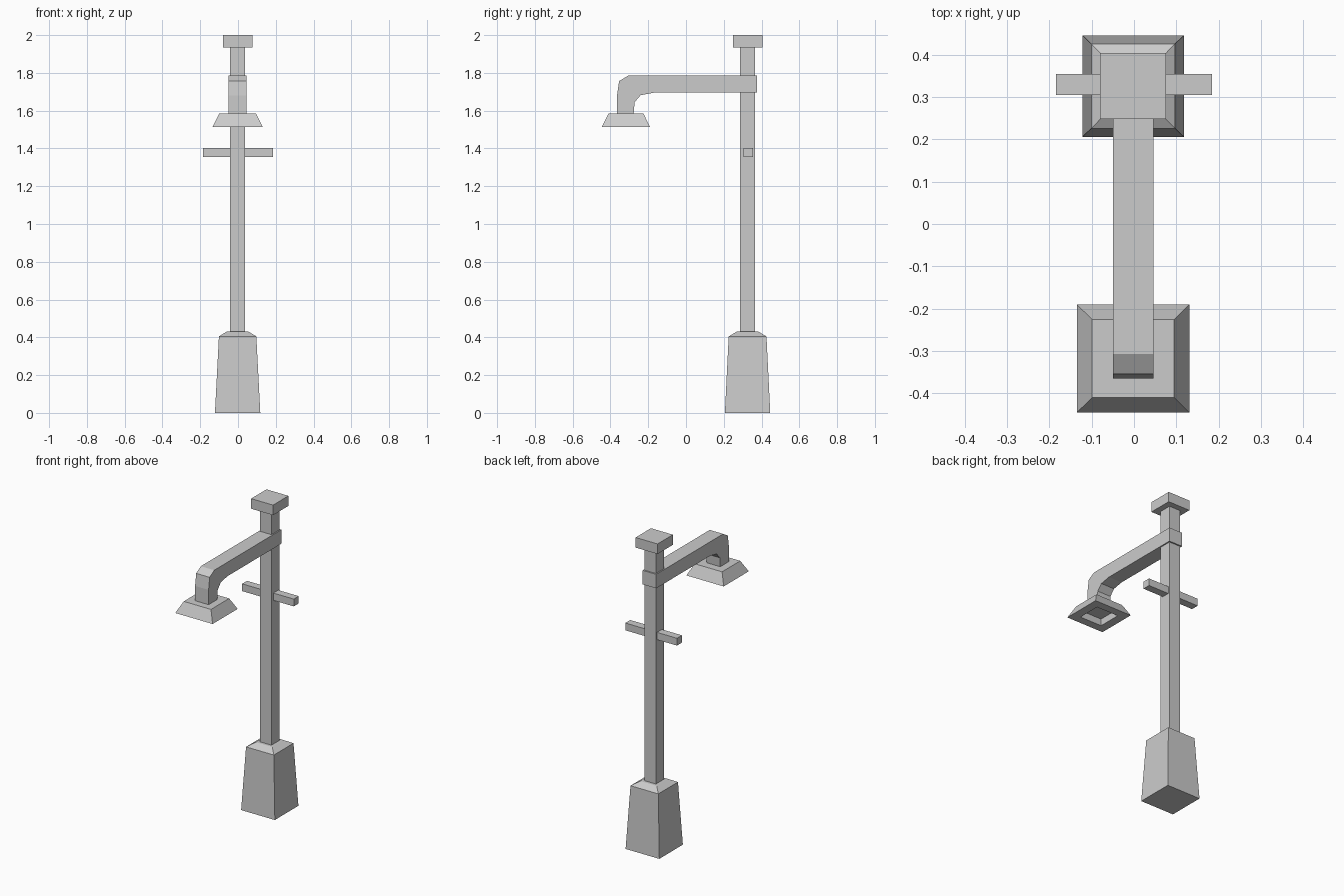
import bpy, bmesh

if "Cube" in bpy.data.objects:
    bpy.data.objects.remove(bpy.data.objects["Cube"])

CX, PY = -0.002, 0.326   # post axis
LY = -0.318              # lamp axis


def finish(name, bm):
    bmesh.ops.recalc_face_normals(bm, faces=bm.faces)
    mesh = bpy.data.meshes.new(name)
    bm.to_mesh(mesh)
    bm.free()
    obj = bpy.data.objects.new(name, mesh)
    bpy.context.collection.objects.link(obj)
    return obj


def stack(name, cx, cy, rings):
    """Loft rectangular rings (half_x, half_y, z) and cap both ends."""
    bm = bmesh.new()
    loops = [[bm.verts.new((cx + sx * hx, cy + sy * hy, z))
              for sx, sy in ((-1, -1), (1, -1), (1, 1), (-1, 1))]
             for hx, hy, z in rings]
    for a, b in zip(loops, loops[1:]):
        for i in range(4):
            j = (i + 1) % 4
            bm.faces.new((a[i], a[j], b[j], b[i]))
    bm.faces.new(loops[0])
    bm.faces.new(loops[-1])
    return finish(name, bm)


# Tapered foot with a sloped shoulder
stack("base", CX, PY, [(0.12, 0.12, 0), (0.099, 0.1, 0.405), (0.058, 0.058, 0.43)])

# Upright and its square cap
stack("post", CX, PY, [(0.04, 0.04, 0.41), (0.04, 0.04, 1.95)])
stack("post_cap", CX, PY, [(0.078, 0.078, 1.935), (0.078, 0.078, 2.0)])

# Ladder rest
stack("crossbar", 0, 0.33, [(0.184, 0.025, 1.355), (0.184, 0.025, 1.402)])

# Curved arm: side profile in (y, z), extruded across x
profile = [(0.375, 1.695), (-0.172, 1.695), (-0.24, 1.682), (-0.272, 1.645),
           (-0.278, 1.575), (-0.365, 1.575), (-0.365, 1.68), (-0.354, 1.757),
           (-0.307, 1.785), (0.375, 1.785)]
bm = bmesh.new()
face = bm.faces.new([bm.verts.new((CX - 0.048, y, z)) for y, z in profile])
ext = bmesh.ops.extrude_face_region(bm, geom=[face])
bmesh.ops.translate(bm, vec=(0.096, 0, 0),
                    verts=[v for v in ext["geom"] if isinstance(v, bmesh.types.BMVert)])
finish("arm", bm)

# Lamp shade, with a recess in the underside
stack("lamp_shade", CX, LY, [(0.078, 0.075, 1.558), (0.078, 0.075, 1.514),
                             (0.133, 0.1275, 1.514), (0.097, 0.0925, 1.585)])
